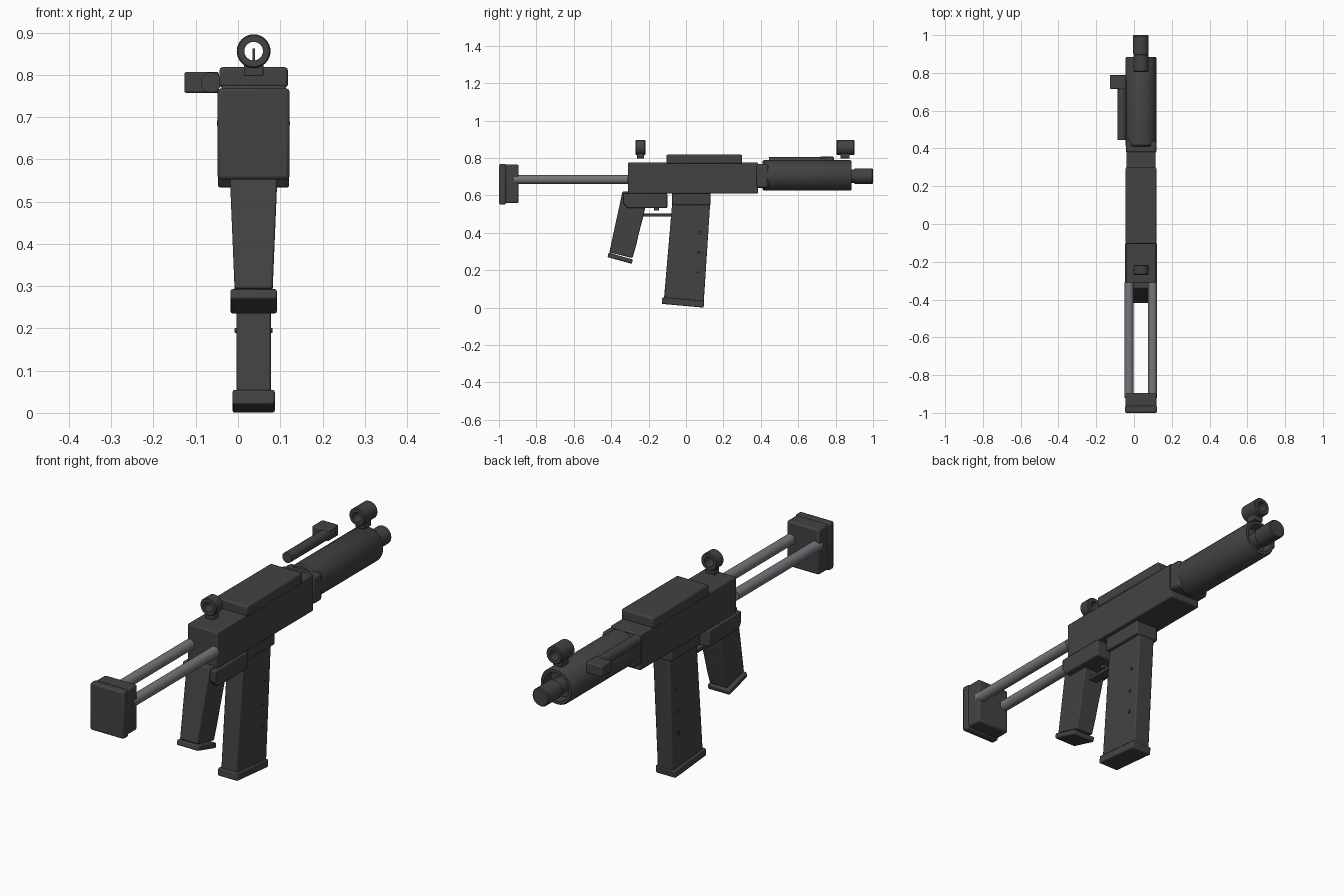
import bpy, bmesh, math

if "Cube" in bpy.data.objects:
    bpy.data.objects.remove(bpy.data.objects["Cube"])

CX = 0.037  # centre line of the gun


def material(name, rgb):
    m = bpy.data.materials.new(name)
    m.diffuse_color = (*rgb, 1)
    m.use_nodes = True
    m.node_tree.nodes["Principled BSDF"].inputs["Base Color"].default_value = m.diffuse_color
    return m


DARK = material("dark grey", (0.055, 0.055, 0.055))
STEEL = material("rod steel", (0.18, 0.18, 0.2))


def finish(name, bm, mat, bevel=0.0):
    bmesh.ops.recalc_face_normals(bm, faces=bm.faces)
    me = bpy.data.meshes.new(name)
    bm.to_mesh(me)
    bm.free()
    ob = bpy.data.objects.new(name, me)
    bpy.context.collection.objects.link(ob)
    me.materials.append(mat)
    if bevel:
        b = ob.modifiers.new("bevel", "BEVEL")
        b.width, b.segments, b.limit_method = bevel, 2, 'ANGLE'
    return ob


def prism(name, pts, half, mat=DARK, bevel=0.005, cx=CX):
    """Side profile of (y, z) points, extruded across x; half is a width or a function of z."""
    bm = bmesh.new()
    w = half if callable(half) else (lambda z: half)
    left = [bm.verts.new((cx - w(z), y, z)) for y, z in pts]
    right = [bm.verts.new((cx + w(z), y, z)) for y, z in pts]
    bm.faces.new(left)
    bm.faces.new(right)
    n = len(pts)
    for i in range(n):
        j = (i + 1) % n
        bm.faces.new((left[i], left[j], right[j], right[i]))
    return finish(name, bm, mat, bevel)


def box(name, x0, x1, y0, y1, z0, z1, bevel=0.005):
    return prism(name, [(y0, z0), (y1, z0), (y1, z1), (y0, z1)],
                 (x1 - x0) / 2, DARK, bevel, (x0 + x1) / 2)


def lathe(name, profile, cx, cz, mat=DARK, closed=False, n=32):
    """Turn (radius, y) points about a y-parallel axis; open profiles get end caps."""
    bm = bmesh.new()
    rings = [[bm.verts.new((cx + r * math.cos(2 * math.pi * k / n), y,
                            cz + r * math.sin(2 * math.pi * k / n))) for k in range(n)]
             for r, y in profile]
    pairs = list(zip(rings, rings[1:]))
    if closed:
        pairs.append((rings[-1], rings[0]))
    else:
        bm.faces.new(rings[0])
        bm.faces.new(rings[-1])
    for a, b in pairs:
        for k in range(n):
            bm.faces.new((a[k], a[(k + 1) % n], b[(k + 1) % n], b[k]))
    return finish(name, bm, mat)


# Receiver, top cover and front collar
box("receiver", -0.039, 0.113, -0.31, 0.385, 0.61, 0.775)
box("top_cover", -0.044, 0.118, -0.105, 0.30, 0.77, 0.818, 0.007)
box("front_collar", -0.043, 0.119, 0.375, 0.44, 0.64, 0.768, 0.012)

# Hollow handguard with barrel and muzzle
lathe("handguard", [(0.076, 0.41), (0.082, 0.418), (0.082, 0.877), (0.077, 0.885),
                    (0.064, 0.885), (0.06, 0.86), (0.06, 0.41)], CX, 0.707, closed=True)
lathe("barrel", [(0.036, 0.38), (0.036, 0.9), (0.042, 0.9), (0.042, 0.995), (0.038, 1.0)],
      0.036, 0.703)
lathe("handguard_plug", [(0.062, 0.8), (0.062, 0.84)], CX, 0.707)

# Cocking tube and handle on the left side
lathe("cocking_tube", [(0.024, 0.445), (0.024, 0.76)], -0.064, 0.782, n=24)
box("cocking_handle", -0.127, -0.045, 0.715, 0.79, 0.757, 0.807)

# Ring sights
for name, y0, y1, s0, s1 in (("rear_sight", -0.27, -0.217, -0.262, -0.225),
                             ("front_sight", 0.805, 0.9, 0.825, 0.875)):
    lathe(name + "_ring", [(0.022, y0), (0.037, y0), (0.04, y0 + 0.004), (0.04, y1 - 0.004),
                           (0.037, y1), (0.022, y1)], CX, 0.856, closed=True)
    box(name + "_stem", CX - 0.023, CX + 0.023, s0, s1, 0.797, 0.826, 0.003)
box("front_sight_post", CX - 0.003, CX + 0.003, 0.845, 0.855, 0.83, 0.862, 0)

# Stock rods and butt pad
for side, x in (("left", -0.026), ("right", 0.099)):
    lathe("stock_rod_" + side, [(0.024, -0.92), (0.024, -0.31)], x, 0.685, STEEL, n=24)
box("butt_plate", -0.044, 0.118, -0.97, -0.895, 0.558, 0.765, 0.008)
box("butt_pad", -0.048, 0.122, -1.0, -0.962, 0.552, 0.768, 0.008)

# Grip housing, grip, trigger and guard
prism("grip_housing", [(-0.335, 0.56), (-0.315, 0.533), (-0.1, 0.533), (-0.1, 0.61), (-0.335, 0.61)],
      0.084)
prism("grip", [(-0.34, 0.62), (-0.22, 0.62), (-0.217, 0.535), (-0.238, 0.45), (-0.25, 0.405),
               (-0.266, 0.335), (-0.286, 0.265), (-0.41, 0.295)],
      lambda z: 0.045 + 0.01 * (z - 0.29) / 0.24)
prism("grip_cap", [(-0.414, 0.294), (-0.284, 0.257), (-0.29, 0.234), (-0.42, 0.27)], 0.055)
box("trigger", CX - 0.01, CX + 0.01, -0.17, -0.145, 0.518, 0.54, 0.002)
box("trigger_guard", CX - 0.02, CX + 0.02, -0.24, -0.07, 0.487, 0.502, 0.002)

# Magazine well, magazine, base plate and side pins
box("magazine_well", -0.02, 0.094, -0.076, 0.132, 0.548, 0.615)
prism("magazine", [(-0.073, 0.57), (0.13, 0.57), (0.095, 0.03), (-0.118, 0.045)], 0.041)
prism("magazine_base", [(-0.127, 0.055), (0.098, 0.035), (0.094, 0.0), (-0.13, 0.02)], 0.05)
for i, (y, z) in enumerate(((0.078, 0.40), (0.068, 0.295), (0.062, 0.195))):
    box(f"magazine_pin_{i + 1}", CX - 0.045, CX + 0.045, y - 0.006, y + 0.006,
        z - 0.006, z + 0.006, 0.002)

# Smooth shading with sharp edges kept
bpy.ops.object.select_all(action='SELECT')
bpy.context.view_layer.objects.active = bpy.data.objects["receiver"]
bpy.ops.object.shade_smooth_by_angle(angle=math.radians(35))
